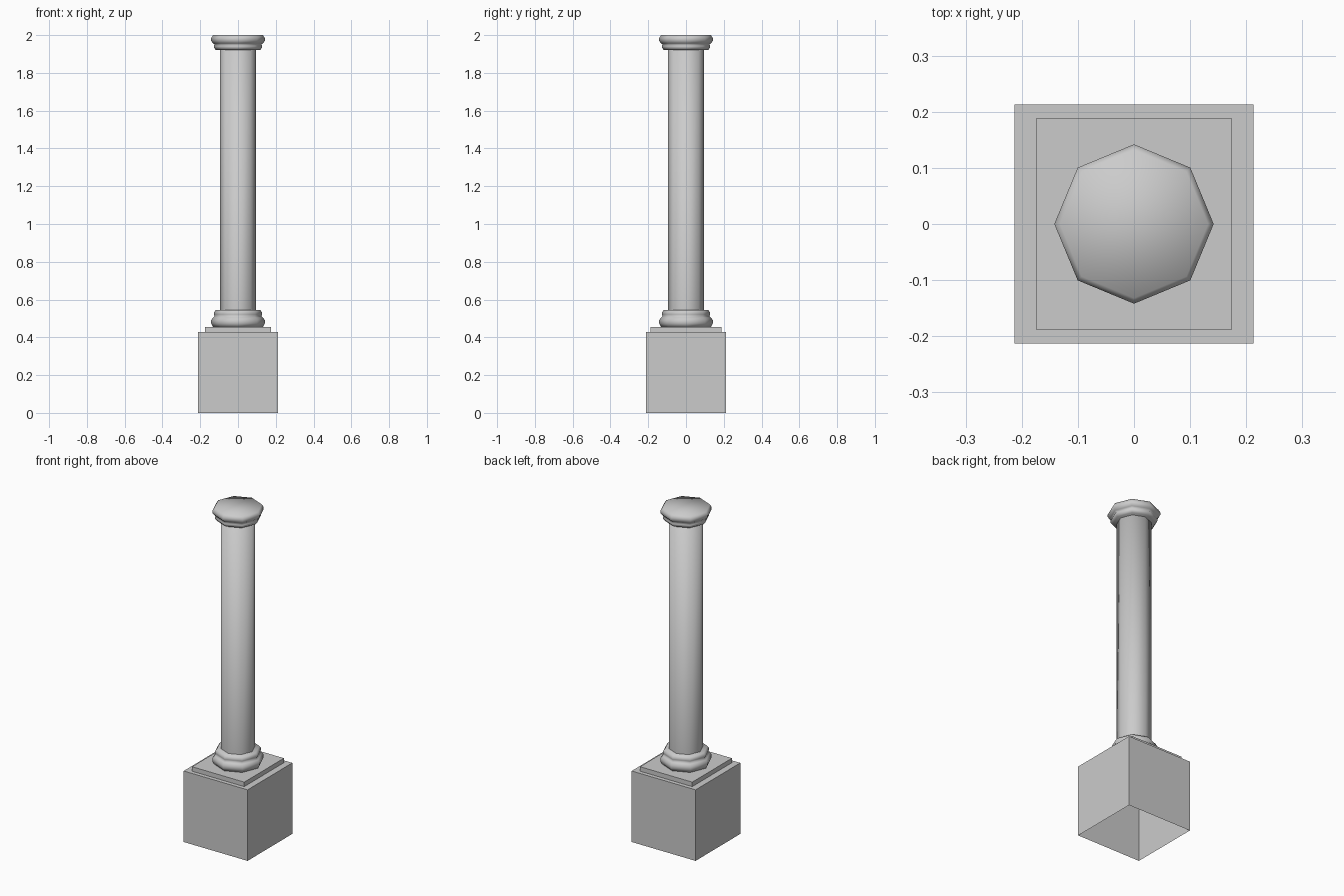
import bpy, bmesh
from math import cos, sin, pi

if "Cube" in bpy.data.objects:
    bpy.data.objects.remove(bpy.data.objects["Cube"])

SIDES = 8


def make_object(name, bm, smooth):
    bmesh.ops.recalc_face_normals(bm, faces=bm.faces)
    for f in bm.faces:
        f.smooth = smooth
    mesh = bpy.data.meshes.new(name)
    bm.to_mesh(mesh)
    bm.free()
    obj = bpy.data.objects.new(name, mesh)
    bpy.context.collection.objects.link(obj)
    return obj


def open_box(name, hx, hy, z0, z1):
    """Flat-shaded box without a bottom face."""
    bm = bmesh.new()
    corners = [(-hx, -hy), (hx, -hy), (hx, hy), (-hx, hy)]
    low = [bm.verts.new((x, y, z0)) for x, y in corners]
    top = [bm.verts.new((x, y, z1)) for x, y in corners]
    for i in range(4):
        j = (i + 1) % 4
        bm.faces.new((low[i], low[j], top[j], top[i]))
    bm.faces.new(top)
    # An open box needs no ambiguous recalculation: winding is already outward
    return make_object(name, bm, False)


def lathe(name, profile, cap_bottom=True):
    """Smooth-shaded eight-sided turning from (radius, z) points, bottom to top."""
    bm = bmesh.new()
    rings = []
    for r, z in profile:
        rings.append([bm.verts.new((r * cos(2 * pi * k / SIDES),
                                    r * sin(2 * pi * k / SIDES), z))
                      for k in range(SIDES)])
    for a, b in zip(rings, rings[1:]):
        for i in range(SIDES):
            j = (i + 1) % SIDES
            bm.faces.new((a[i], a[j], b[j], b[i]))
    bm.faces.new(rings[-1])
    if cap_bottom:
        bm.faces.new(rings[0][::-1])
    return make_object(name, bm, True)


# Moulding profile: large roll, groove, small roll (radius, height fraction)
MOULDING = [(0.132, 0.0), (0.142, 0.2), (0.142, 0.4), (0.132, 0.56),
            (0.124, 0.62), (0.128, 0.74), (0.127, 0.86), (0.118, 1.0)]

# Square pedestal and the slightly oblong slab on it
open_box("pedestal", 0.213, 0.213, 0.0, 0.428)
open_box("plinth_slab", 0.174, 0.189, 0.428, 0.455)

# Base moulding, shaft and the inverted moulding as capital
lathe("base_moulding", [(r, 0.455 + 0.09 * t) for r, t in MOULDING])
lathe("shaft", [(0.094, 0.54), (0.094, 1.93)], cap_bottom=False)
lathe("capital", [(r, 2.0 - 0.078 * t) for r, t in reversed(MOULDING)])
